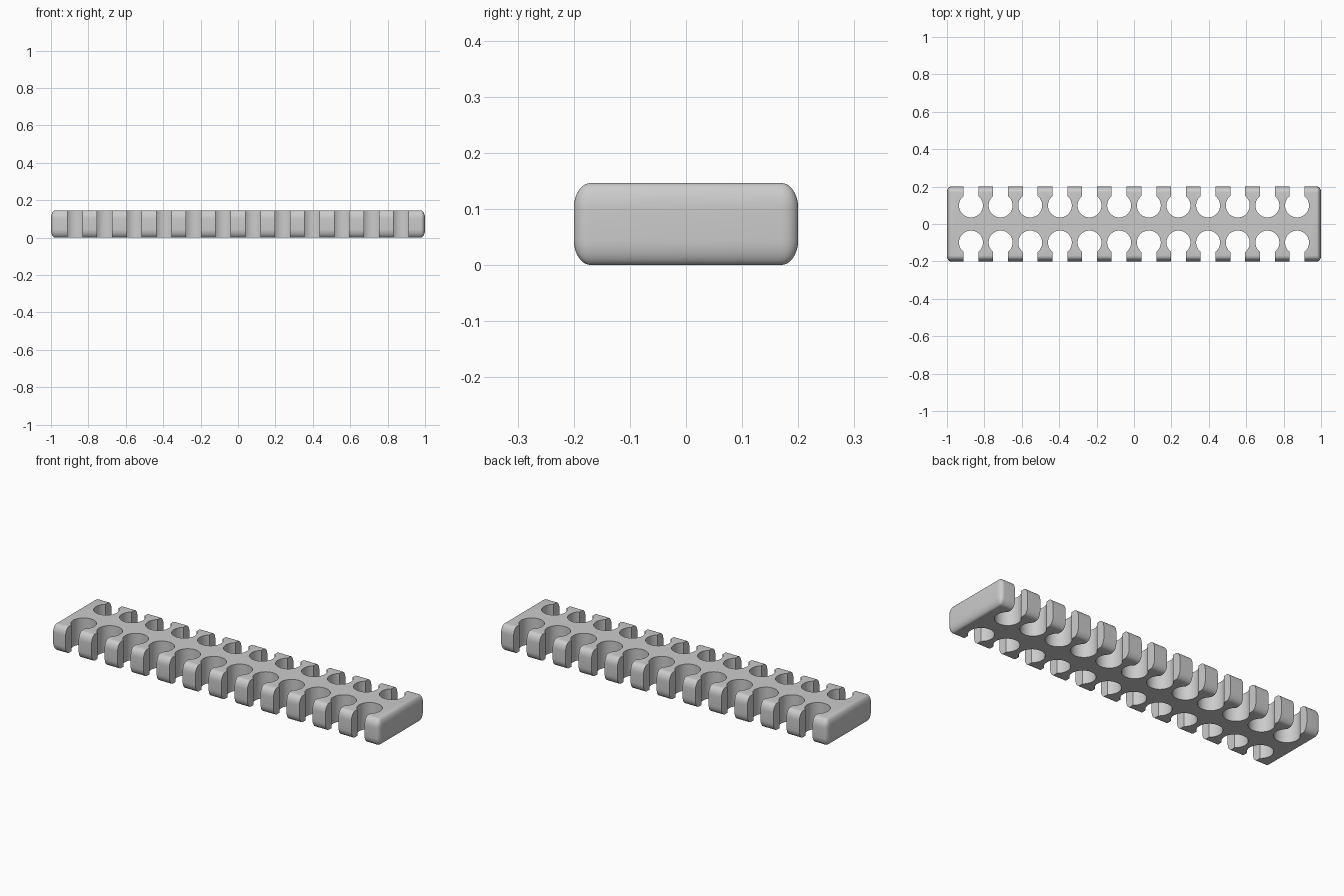
import bpy, bmesh, math
from mathutils import Vector

cube = bpy.data.objects.get("Cube")
if cube:
    bpy.data.objects.remove(cube, do_unlink=True)

SIZE = Vector((2.0, 0.4, 0.146))       # overall block
ROUND = Vector((0.022, 0.03, 0.045))   # edge rounding along each axis
COUNT, PITCH = 12, 0.1585              # slots per long side
HOLE_Y, HOLE_R, NECK = 0.099, 0.064, 0.04


def make_object(name, bm):
    mesh = bpy.data.meshes.new(name)
    bmesh.ops.recalc_face_normals(bm, faces=bm.faces)
    bm.to_mesh(mesh)
    bm.free()
    obj = bpy.data.objects.new(name, mesh)
    bpy.context.collection.objects.link(obj)
    return obj


# Rounded block: bevel in a stretched space so the rounding is elliptical
bm = bmesh.new()
bmesh.ops.create_cube(bm, size=1)
bmesh.ops.scale(bm, verts=bm.verts, vec=[s / r for s, r in zip(SIZE, ROUND)])
bmesh.ops.bevel(bm, geom=bm.edges[:], offset=1, segments=8, profile=0.5,
                affect='EDGES')
bmesh.ops.scale(bm, verts=bm.verts, vec=ROUND)
bmesh.ops.translate(bm, verts=bm.verts, vec=(0, 0, SIZE.z / 2))
body = make_object("cable_holder", bm)

# Keyhole outline: round hole opening into a straight neck
start = math.asin(NECK / HOLE_R)
steps = 40
outline = [(-NECK, 0.15), (NECK, 0.15)]
for i in range(steps + 1):
    a = start + (2 * math.pi - 2 * start) * i / steps
    outline.append((HOLE_R * math.sin(a), HOLE_R * math.cos(a)))

# Slot cutters along both long sides
bm = bmesh.new()
for side in (1, -1):
    for i in range(COUNT):
        cx = (i - (COUNT - 1) / 2) * PITCH
        face = bm.faces.new([bm.verts.new((cx + x, side * (HOLE_Y + y), -0.1))
                             for x, y in outline])
        ext = bmesh.ops.extrude_face_region(bm, geom=[face])
        top = [v for v in ext["geom"] if isinstance(v, bmesh.types.BMVert)]
        bmesh.ops.translate(bm, verts=top, vec=(0, 0, 0.4))
cutter = make_object("slot_cutter", bm)
cutter.hide_render = True

# Cut the slots
bpy.context.view_layer.objects.active = body
body.select_set(True)
cut = body.modifiers.new("slots", 'BOOLEAN')
cut.operation = 'DIFFERENCE'
cut.solver = 'EXACT'
cut.object = cutter
bpy.ops.object.modifier_apply(modifier=cut.name)
bpy.data.objects.remove(cutter, do_unlink=True)

# Single grey plastic
mat = bpy.data.materials.new("grey plastic")
mat.use_nodes = True
color = (0.6, 0.6, 0.6, 1)
mat.diffuse_color = color
mat.node_tree.nodes["Principled BSDF"].inputs["Base Color"].default_value = color
body.data.materials.clear()
body.data.materials.append(mat)
bpy.ops.object.shade_smooth_by_angle(angle=math.radians(30))
